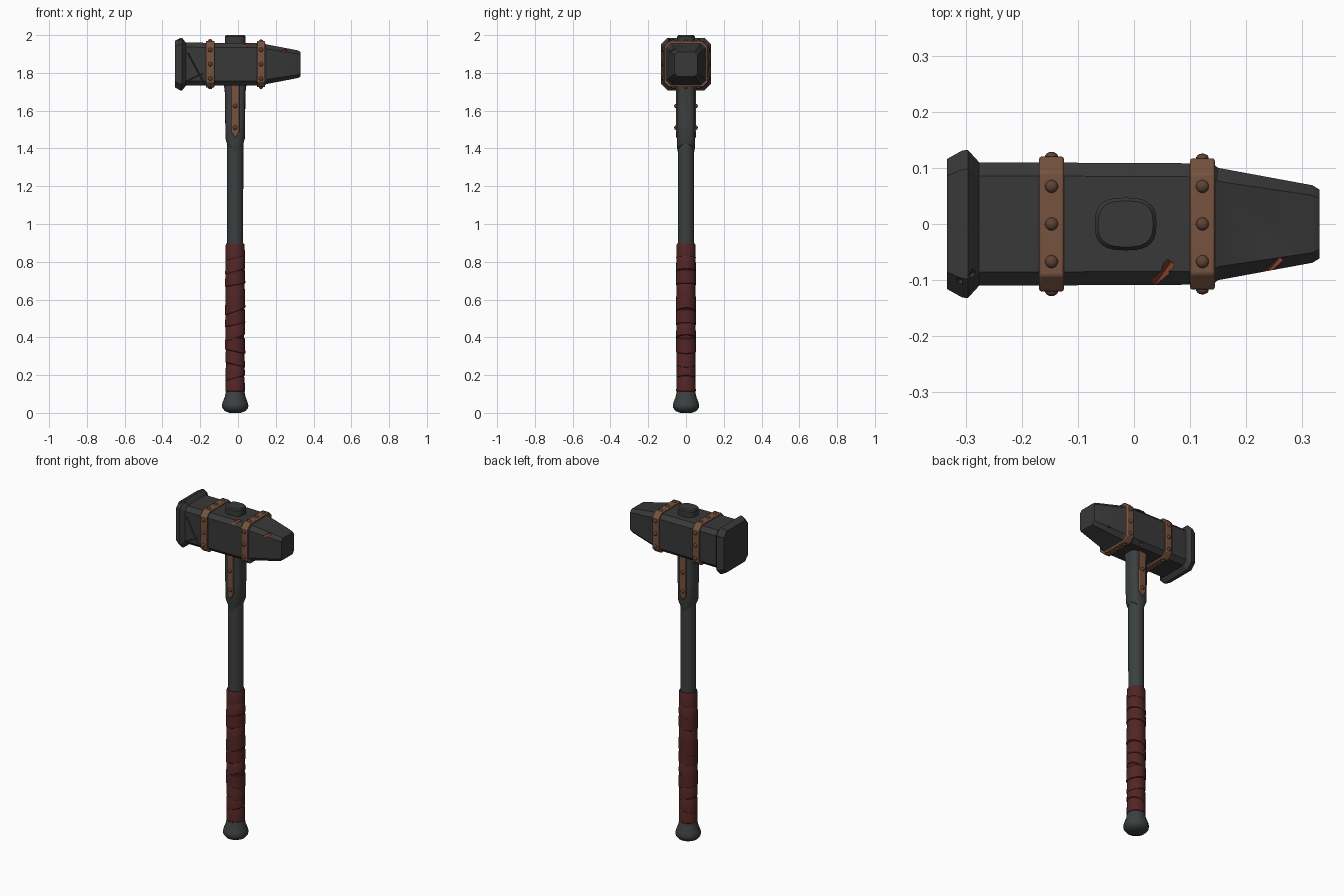
import bpy, bmesh, math, random
from mathutils import Vector, Euler

if "Cube" in bpy.data.objects:
    bpy.data.objects.remove(bpy.data.objects["Cube"])

random.seed(4)
HX = -0.015      # handle axis
HZ = 1.846       # head axis height


def mat(name, rgb):
    m = bpy.data.materials.new(name)
    m.diffuse_color = (*rgb, 1)
    m.use_nodes = True
    m.node_tree.nodes["Principled BSDF"].inputs["Base Color"].default_value = m.diffuse_color
    return m


IRON = mat("dark_iron", (0.040, 0.040, 0.040))
SHAFT = mat("grey_steel_shaft", (0.046, 0.051, 0.051))
COPPER = mat("brown_copper", (0.18, 0.085, 0.048))
RIVET = mat("dark_copper", (0.11, 0.055, 0.035))
LEATHER = mat("red_leather", (0.085, 0.018, 0.018))
RUST = mat("rust", (0.22, 0.05, 0.025))


def finish(name, bm, mats, angle=30, bevel=0):
    bmesh.ops.recalc_face_normals(bm, faces=bm.faces)
    me = bpy.data.meshes.new(name)
    bm.to_mesh(me)
    bm.free()
    for m in mats:
        me.materials.append(m)
    me.shade_smooth()
    me.set_sharp_from_angle(angle=math.radians(angle))
    ob = bpy.data.objects.new(name, me)
    bpy.context.collection.objects.link(ob)
    if bevel:
        b = ob.modifiers.new("bevel", 'BEVEL')
        b.width, b.segments, b.limit_method = bevel, 2, 'ANGLE'
    return ob


def loft(bm, rings):
    """Skin a list of equal-length point rings and cap both ends."""
    vs = [[bm.verts.new(p) for p in r] for r in rings]
    n = len(vs[0])
    for a, b in zip(vs, vs[1:]):
        for i in range(n):
            bm.faces.new((a[i], a[(i + 1) % n], b[(i + 1) % n], b[i]))
    bm.faces.new(vs[0])
    bm.faces.new(vs[-1])


def octagon(x, hy, hz, c):
    pts = [(hy, hz - c), (hy - c, hz), (c - hy, hz), (-hy, hz - c),
           (-hy, c - hz), (c - hy, -hz), (hy - c, -hz), (hy, c - hz)]
    return [Vector((x, y, HZ + z)) for y, z in pts]


def ring(z, a, b, power=2, n=28, tilt=0):
    """Rounded cross-section around the handle axis; tilt slopes it along x."""
    out = []
    for i in range(n):
        t = 2 * math.pi * i / n
        c, s = math.cos(t), math.sin(t)
        out.append(Vector((HX + a * math.copysign(abs(c) ** (2 / power), c),
                           b * math.copysign(abs(s) ** (2 / power), s), z + tilt * c)))
    return out


# Hammer head: striking flange, block body and tapered poll
bm = bmesh.new()
loft(bm, [octagon(*s) for s in (
    (-0.333, 0.116, 0.124, 0.030), (-0.306, 0.131, 0.138, 0.034),
    (-0.296, 0.132, 0.139, 0.034), (-0.276, 0.110, 0.114, 0.024),
    (0.140, 0.108, 0.112, 0.024), (0.150, 0.100, 0.105, 0.024),
    (0.318, 0.069, 0.073, 0.018), (0.331, 0.061, 0.065, 0.016))])
head = finish("hammer_head", bm, [IRON, RUST], 25)

# Battle damage: rusty chips (slot 1) and plain cracks (slot 0)
bm = bmesh.new()
damage = [  # centre, size, rotation in degrees, material slot
    ((0.045, -0.097, 1.948), (0.075, 0.014, 0.014), (45, -20, 55), 1),
    ((0.245, -0.077, 1.917), (0.050, 0.012, 0.012), (45, -15, 50), 1),
    ((0.030, 0.098, 1.748), (0.060, 0.014, 0.014), (45, 20, 40), 1),
    ((0.240, 0.077, 1.780), (0.050, 0.012, 0.012), (45, 15, 50), 1),
    ((-0.225, -0.110, 1.830), (0.170, 0.005, 0.005), (45, 62, 0), 0),
    ((-0.232, -0.110, 1.775), (0.100, 0.004, 0.004), (45, -25, 0), 0),
    ((-0.300, -0.095, 1.975), (0.050, 0.010, 0.010), (45, 0, 30), 0),
]
for loc, size, rot, slot in damage:
    vs = bmesh.ops.create_cube(bm, size=1)["verts"]
    e = Euler([math.radians(r) for r in rot])
    for v in vs:
        p = Vector([a * b for a, b in zip(v.co, size)])
        p.rotate(e)
        v.co = p + Vector(loc)
    for f in {f for v in vs for f in v.link_faces}:
        f.material_index = slot
cutter = finish("damage_cutter", bm, [IRON, RUST])
cutter.hide_render = True
cut = head.modifiers.new("damage", 'BOOLEAN')
cut.operation, cut.solver, cut.object = 'DIFFERENCE', 'EXACT', cutter
cut.use_self = True
bpy.context.view_layer.objects.active = head
bpy.ops.object.modifier_apply(modifier="damage")
bpy.data.objects.remove(cutter)
head.data.set_sharp_from_angle(angle=math.radians(25))
b = head.modifiers.new("bevel", 'BEVEL')
b.width, b.segments, b.limit_method = 0.0015, 1, 'ANGLE'

# Riveted straps round the head
rivets = []      # (position, outward axis)
for name, x, hy, hz in (("left_strap", -0.147, 0.120, 0.124),
                        ("right_strap", 0.122, 0.117, 0.122)):
    bm = bmesh.new()
    loft(bm, [octagon(x - 0.022, hy, hz, 0.028), octagon(x + 0.022, hy, hz, 0.028)])
    finish(name, bm, [COPPER], 30, 0.004)
    for k in (-1, 0, 1):
        for s in (-1, 1):
            rivets.append((Vector((x, k * 0.067, HZ + s * hz)), 2))
            rivets.append((Vector((x, s * hy, HZ + k * 0.076)), 1))

# Side plates pinned to the collar, pointed at the lower end
outline = [(-0.022, 1.735), (0.022, 1.735), (0.022, 1.49), (0, 1.455), (-0.022, 1.49)]
for name, s in (("front_side_plate", -1), ("back_side_plate", 1)):
    bm = bmesh.new()
    loft(bm, [[Vector((HX + x, s * y, z)) for x, z in outline] for y in (0.035, 0.054)])
    finish(name, bm, [COPPER], 30, 0.003)
    for z in (1.625, 1.51):
        rivets.append((Vector((HX, s * 0.054, z)), 1))

# Domed rivets
bm = bmesh.new()
for pos, axis in rivets:
    vs = bmesh.ops.create_uvsphere(bm, u_segments=14, v_segments=8, radius=0.0115)["verts"]
    for v in vs:
        v.co[axis] *= 0.75
        v.co += pos
finish("rivets", bm, [RIVET], 60)

# Shaft
bm = bmesh.new()
loft(bm, [ring(0.09, 0.042, 0.042), ring(1.47, 0.043, 0.043)])
finish("shaft", bm, [SHAFT], 40)

# Collar under the head, its lower edge dipping to a point front and back
bm = bmesh.new()


def dip(points, z):
    for p in points:
        p.z = z - 0.055 * (1 - abs(p.x - HX) / 0.055)
    return points


loft(bm, [dip(ring(0, 0.043, 0.043, 2.2), 1.435), dip(ring(0, 0.051, 0.047, 3), 1.455),
          ring(1.56, 0.053, 0.048, 3.2), ring(1.69, 0.054, 0.048, 3.2),
          ring(1.74, 0.060, 0.050, 3.2)])
finish("collar", bm, [SHAFT], 35)

# Shaft end showing through the top of the head
bm = bmesh.new()
loft(bm, [ring(1.92, 0.055, 0.047, 2.8), ring(1.992, 0.055, 0.047, 2.8),
          ring(2.0, 0.049, 0.041, 2.8)])
finish("shaft_top_end", bm, [IRON], 30)

# Leather grip: overlapping tilted wraps over a core
bm = bmesh.new()
loft(bm, [ring(0.105, 0.048, 0.048), ring(0.893, 0.048, 0.048)])
count, step = 11, 0.0705
for i in range(count):
    z0 = 0.11 + i * step
    z1 = min(z0 + step + 0.012, 0.897)
    r = 0.0525 + random.uniform(-0.0012, 0.0015)
    t0 = 0 if i == 0 else random.choice((-1, 1)) * random.uniform(0.008, 0.022)
    t1 = 0 if i == count - 1 else t0 * 0.6
    loft(bm, [ring(z0, 0.047, 0.047, tilt=t0), ring(z0 + 0.005, r, r, tilt=t0),
              ring(z1 - 0.006, r - 0.002, r - 0.002, tilt=t1), ring(z1, 0.047, 0.047, tilt=t1)])
finish("leather_grip", bm, [LEATHER], 35)

# Pommel
bm = bmesh.new()
loft(bm, [ring(z, r, r) for z, r in ((0, 0.030), (0.010, 0.055), (0.026, 0.068), (0.040, 0.070),
                                     (0.056, 0.066), (0.085, 0.055), (0.113, 0.049))])
finish("pommel", bm, [SHAFT], 45)
